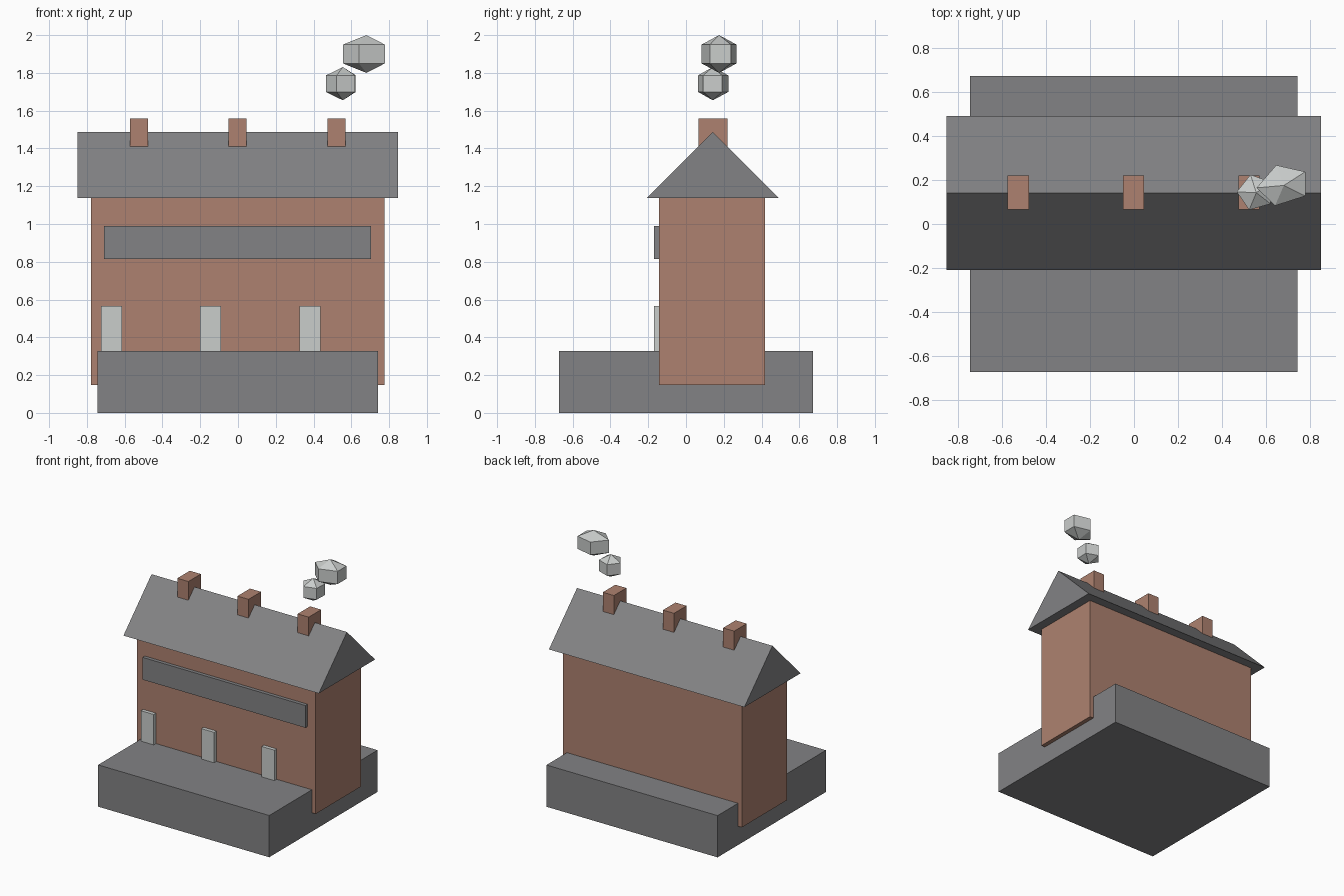
import bpy, bmesh, math

if "Cube" in bpy.data.objects:
    bpy.data.objects.remove(bpy.data.objects["Cube"])


def material(name, rgb):
    m = bpy.data.materials.new(name)
    m.diffuse_color = (*rgb, 1)
    m.use_nodes = True
    m.node_tree.nodes["Principled BSDF"].inputs["Base Color"].default_value = m.diffuse_color
    return m


GREY = material("slate grey", (0.225, 0.225, 0.232))
BRICK = material("brick brown", (0.42, 0.222, 0.16))
PALE = material("pale grey", (0.59, 0.61, 0.60))


def make_object(name, verts, faces, mat):
    mesh = bpy.data.meshes.new(name)
    mesh.from_pydata(verts, [], faces)
    bm = bmesh.new()
    bm.from_mesh(mesh)
    bmesh.ops.recalc_face_normals(bm, faces=bm.faces)
    bm.to_mesh(mesh)
    bm.free()
    mesh.materials.append(mat)
    obj = bpy.data.objects.new(name, mesh)
    bpy.context.collection.objects.link(obj)
    return obj


def prism_x(name, profile, x0, x1, mat):
    """Extrude a (y, z) profile along x."""
    n = len(profile)
    verts = [(x, y, z) for x in (x0, x1) for y, z in profile]
    faces = [tuple(range(n)), tuple(range(n, 2 * n))]
    faces += [(i, (i + 1) % n, n + (i + 1) % n, n + i) for i in range(n)]
    return make_object(name, verts, faces, mat)


def box(name, x0, x1, y0, y1, z0, z1, mat):
    return prism_x(name, [(y0, z0), (y1, z0), (y1, z1), (y0, z1)], x0, x1, mat)


def puff(name, ring, centre, radius):
    """Five-sided faceted ball: two rings and two poles."""
    cx, cy, cz = centre
    n = len(ring)
    verts = [(x, y, cz + s * radius / 2) for s in (-1, 1) for x, y in ring]
    verts += [(cx, cy, cz - radius), (cx, cy, cz + radius)]
    faces = []
    for i in range(n):
        j = (i + 1) % n
        faces += [(i, j, n + j, n + i), (j, i, 2 * n), (n + i, n + j, 2 * n + 1)]
    return make_object(name, verts, faces, PALE)


# Ground block and building body
box("base", -0.745, 0.742, -0.672, 0.672, 0, 0.328, GREY)
box("walls", -0.778, 0.775, -0.142, 0.418, 0.147, 1.14, BRICK)

# Gabled roof
prism_x("roof", [(-0.208, 1.138), (0.49, 1.138), (0.141, 1.487)], -0.85, 0.848, GREY)

# Sign board on the front wall
box("sign_board", -0.71, 0.705, -0.17, -0.14, 0.815, 0.99, GREY)

# Doors and chimneys, three of each
for i in range(3):
    dx = -0.725 + i * 0.525
    box(f"door_{i + 1}", dx, dx + 0.111, -0.17, -0.14, 0.32, 0.567, PALE)
    cx = -0.525 + i * 0.523
    box(f"chimney_{i + 1}", cx - 0.048, cx + 0.048, 0.065, 0.22, 1.30, 1.558, BRICK)

# Smoke puffs above the right chimney
small_ring = [(0.552 + 0.086 * math.cos(math.radians(34 + 72 * i)),
               0.143 + 0.084 * math.sin(math.radians(34 + 72 * i))) for i in range(5)]
puff("smoke_small", small_ring, (0.555, 0.142, 1.743), 0.088)
large_ring = [(0.556, 0.164), (0.645, 0.267), (0.777, 0.237), (0.777, 0.127), (0.64, 0.083)]
puff("smoke_large", large_ring, (0.68, 0.175, 1.9), 0.1)
